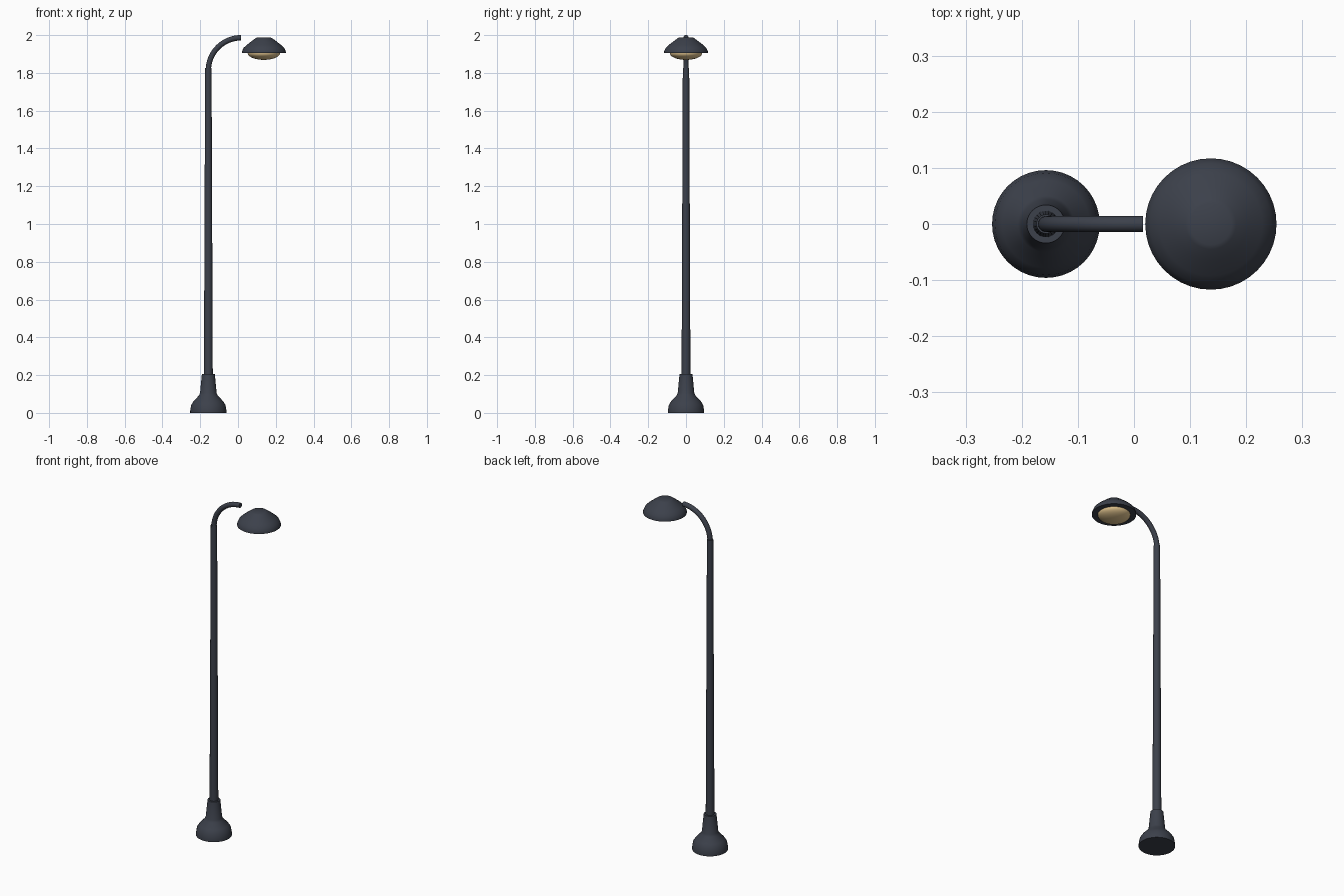
import bpy, bmesh, math

if "Cube" in bpy.data.objects:
    bpy.data.objects.remove(bpy.data.objects["Cube"])

POLE_X, LAMP_X = -0.157, 0.137


def material(name, rgb):
    m = bpy.data.materials.new(name)
    m.diffuse_color = (*rgb, 1)
    m.use_nodes = True
    m.node_tree.nodes["Principled BSDF"].inputs["Base Color"].default_value = m.diffuse_color
    return m


metal = material("dark_metal", (0.045, 0.052, 0.07))
glow = material("warm_glass", (0.75, 0.55, 0.27))


def finish(name, bm, mat, angle=35):
    bmesh.ops.recalc_face_normals(bm, faces=bm.faces)
    me = bpy.data.meshes.new(name)
    bm.to_mesh(me)
    bm.free()
    ob = bpy.data.objects.new(name, me)
    bpy.context.collection.objects.link(ob)
    me.materials.append(mat)
    bpy.ops.object.select_all(action='DESELECT')
    ob.select_set(True)
    bpy.context.view_layer.objects.active = ob
    bpy.ops.object.shade_smooth_by_angle(angle=math.radians(angle))
    return ob


def sweep(name, rings, mat, n):
    """Bridge rings of (centre x, centre z, radius, tilt about y), cap both ends."""
    bm = bmesh.new()
    loops = []
    for cx, cz, r, tilt in rings:
        loop = []
        for i in range(n):
            a = 2 * math.pi * i / n
            u = r * math.cos(a)
            loop.append(bm.verts.new((cx + u * math.cos(tilt),
                                      r * math.sin(a),
                                      cz - u * math.sin(tilt))))
        loops.append(loop)
    for a, b in zip(loops, loops[1:]):
        for i in range(n):
            j = (i + 1) % n
            bm.faces.new((a[i], a[j], b[j], b[i]))
    bm.faces.new(loops[0][::-1])
    bm.faces.new(loops[-1])
    return finish(name, bm, mat)


def lathe(name, x, profile, mat, n=40):
    return sweep(name, [(x, z, r, 0) for r, z in profile], mat, n)


# flared foot and tapered pole
lathe("base", POLE_X, [(0.096, 0), (0.096, 0.012), (0.091, 0.042), (0.078, 0.062),
                       (0.05, 0.092), (0.044, 0.105), (0.034, 0.207)], metal)
lathe("pole", POLE_X, [(0.0235, 0.19), (0.017, 1.825)], metal, 24)

# quarter-circle arm
R = 0.173
arm = [(POLE_X, 1.80, 0.0143, 0)]
for k in range(17):
    t = math.pi / 2 * k / 16
    arm.append((POLE_X + R * (1 - math.cos(t)), 1.813 + R * math.sin(t), 0.0143, t))
sweep("arm", arm, metal, 20)

# lamp shade and bulging lens
lathe("lamp_shade", LAMP_X, [(0.117, 1.904), (0.117, 1.911), (0.108, 1.932),
                             (0.092, 1.947), (0.065, 1.968), (0.045, 1.983),
                             (0.037, 1.987)], metal)
lens = [(0.086 * math.cos(t), 1.905 - 0.036 * math.sin(t))
        for t in (math.pi / 2 * k / 9 for k in range(9))]
lens.append((0.002, 1.869))
lathe("lens", LAMP_X, lens, glow)
